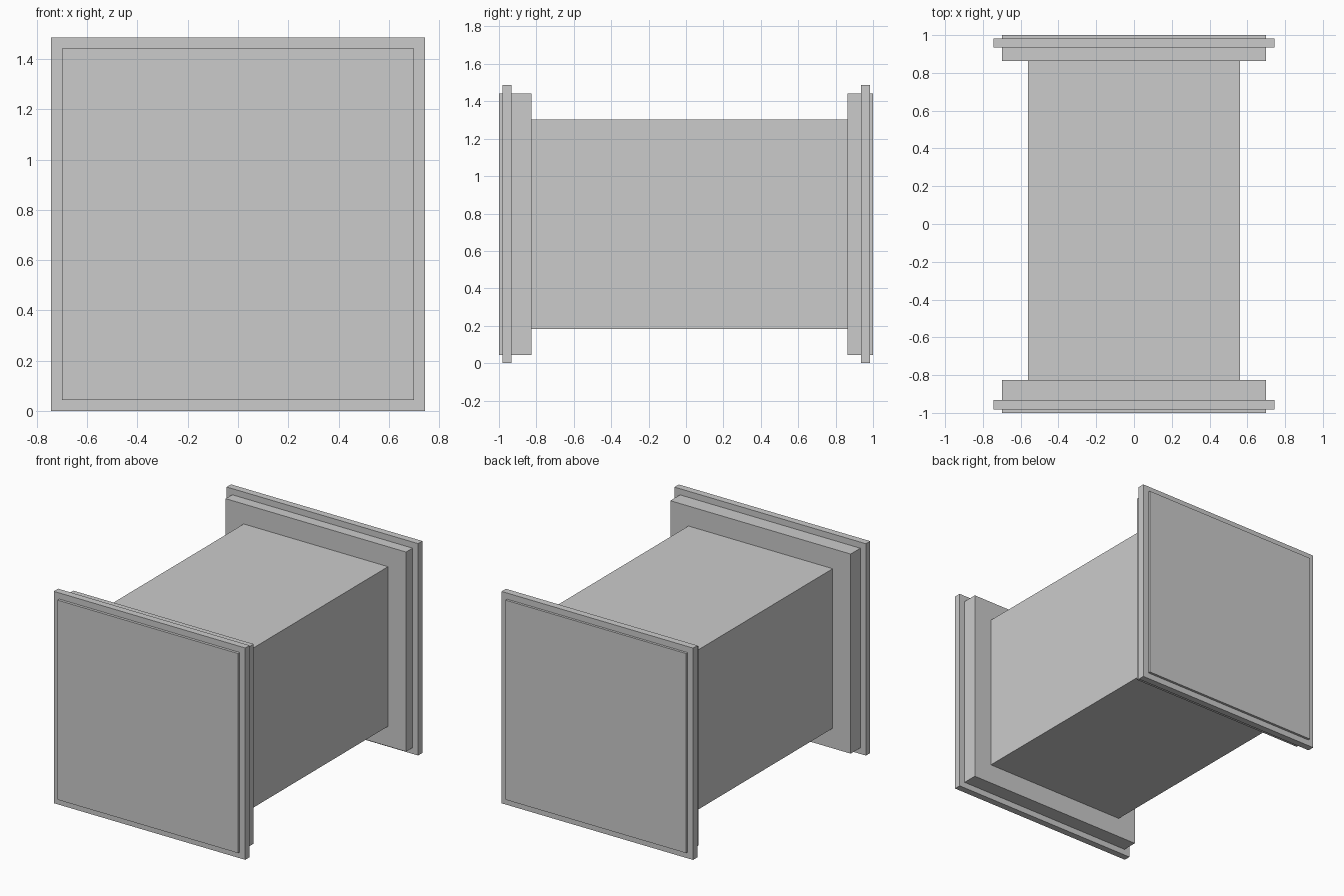
import bpy
import bmesh
from mathutils import Matrix, Vector

if "Cube" in bpy.data.objects:
    bpy.data.objects.remove(bpy.data.objects["Cube"])

CENTRE_Z = 0.743


def square_block(name, half, y0, y1):
    """Square-section block running along y, centred on the duct axis."""
    bm = bmesh.new()
    bmesh.ops.create_cube(bm, size=1)
    bmesh.ops.transform(bm, verts=bm.verts, matrix=Matrix.Diagonal(
        Vector((2 * half, y1 - y0, 2 * half, 1))))
    mesh = bpy.data.meshes.new(name)
    bm.to_mesh(mesh)
    bm.free()
    obj = bpy.data.objects.new(name, mesh)
    obj.location = (0, (y0 + y1) / 2, CENTRE_Z)
    bpy.context.collection.objects.link(obj)
    return obj


# Main square shaft
square_block("shaft", 0.56, -0.826, 0.863)

# End blocks, the front one slightly deeper
square_block("front_end_block", 0.70, -1.0, -0.826)
square_block("back_end_block", 0.70, 0.863, 1.0)

# Thin wider rims around each end block
square_block("front_rim", 0.743, -0.981, -0.933)
square_block("back_rim", 0.743, 0.935, 0.983)
